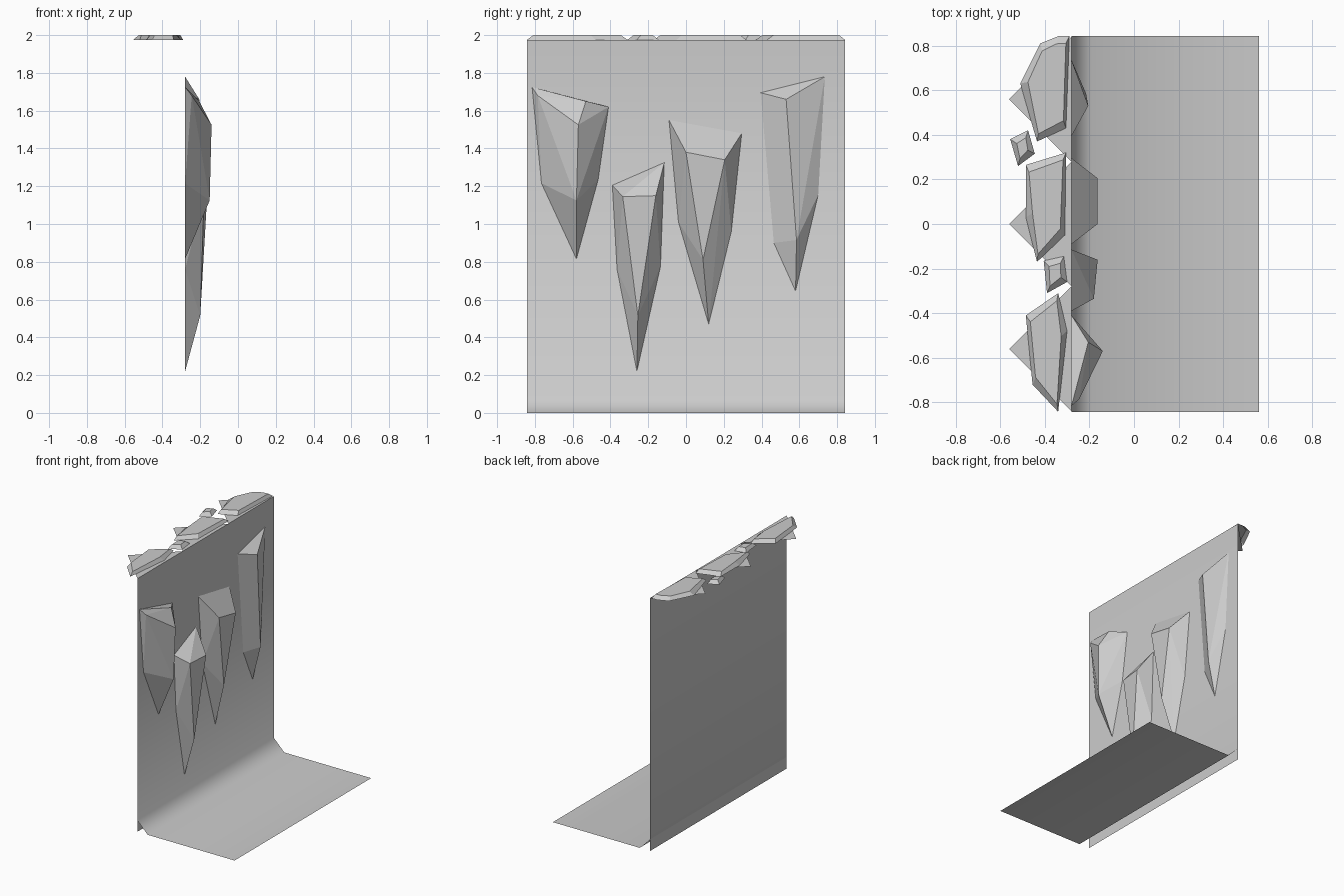
import bpy, bmesh
from mathutils import Vector

if "Cube" in bpy.data.objects:
    bpy.data.objects.remove(bpy.data.objects["Cube"])

WALL_X, HALF, TOP = -0.28, 0.842, 1.975


def finish(name, bm, smooth=False):
    me = bpy.data.meshes.new(name)
    bm.to_mesh(me)
    bm.free()
    for p in me.polygons:
        p.use_smooth = smooth
    ob = bpy.data.objects.new(name, me)
    bpy.context.collection.objects.link(ob)
    return ob


def sheet(name, profile, smooth=False):
    """Sweep an (x, z) profile along y as an open sheet."""
    bm = bmesh.new()
    a = [bm.verts.new((x, -HALF, z)) for x, z in profile]
    b = [bm.verts.new((x, HALF, z)) for x, z in profile]
    for i in range(len(profile) - 1):
        bm.faces.new((a[i], a[i + 1], b[i + 1], b[i]))
    return finish(name, bm, smooth)


def spike(name, points):
    """Faceted rock on the wall: hull of (y, z, depth) points, open at the wall."""
    bm = bmesh.new()
    for y, z, d in points:
        bm.verts.new((WALL_X + d, y, z))
    res = bmesh.ops.convex_hull(bm, input=bm.verts[:])
    junk = [g for g in res["geom_interior"] if isinstance(g, bmesh.types.BMVert)]
    bmesh.ops.delete(bm, geom=junk, context='VERTS')
    bmesh.ops.recalc_face_normals(bm, faces=bm.faces[:])
    back = [f for f in bm.faces if all(v.co.x < WALL_X + 0.001 for v in f.verts)]
    bmesh.ops.delete(bm, geom=back, context='FACES')
    bmesh.ops.dissolve_limit(bm, angle_limit=0.03, verts=bm.verts[:], edges=bm.edges[:])
    return finish(name, bm)


def stone(name, outline, shrink):
    """Thin flat stone with sloping sides on the cliff top."""
    bm = bmesh.new()
    c = sum((Vector(p) for p in outline), Vector((0, 0))) / len(outline)
    low = [bm.verts.new((x, y, TOP)) for x, y in outline]
    high = []
    for p in outline:
        v = Vector(p) - c
        q = c + v * (1 - shrink / v.length)
        high.append(bm.verts.new((q.x, q.y, 2.0)))
    n = len(low)
    bm.faces.new(high)
    for i in range(n):
        j = (i + 1) % n
        bm.faces.new((low[i], low[j], high[j], high[i]))
    bmesh.ops.recalc_face_normals(bm, faces=bm.faces[:])
    if bm.faces[:][0].normal.z < 0:
        bmesh.ops.reverse_faces(bm, faces=bm.faces[:])
    return finish(name, bm)


# Wall curving into floor, plus the foot of the wall behind the corner slope
sheet("cliff_wall_and_floor",
      [(WALL_X, TOP), (WALL_X, 0.09), (-0.19, 0), (0.56, 0)], True)
sheet("wall_foot", [(WALL_X, 0.09), (WALL_X, 0)])

# Zigzag ledge on top of the wall
bm = bmesh.new()
for y in (-0.56, 0, 0.56):
    tri = [(WALL_X, y - 0.28), (WALL_X, y + 0.28), (-0.56, y)]
    bm.faces.new([bm.verts.new((x, yy, TOP)) for x, yy in tri])
finish("top_ledge", bm)

# Pointed rocks on the wall face: (y, z, depth)
spike("wall_rock_1", [
    (-.815, 1.725, 0), (-.53, 1.65, .075), (-.41, 1.62, 0), (-.785, 1.68, .035),
    (-.57, 1.525, .14), (-.58, 1.125, .13), (-.765, 1.215, 0),
    (-.465, 1.235, 0), (-.58, .815, 0)])
spike("wall_rock_2", [
    (-.39, 1.205, 0), (-.115, 1.325, 0), (-.335, 1.145, .10), (-.16, 1.15, .117),
    (-.365, .76, 0), (-.135, .775, 0), (-.255, .515, .08), (-.26, .22, 0)])
spike("wall_rock_3", [
    (-.09, 1.55, 0), (.295, 1.48, 0), (0, 1.38, .117), (.205, 1.34, .117),
    (-.04, 1.01, 0), (.24, .96, 0), (.09, .81, .095), (.12, .47, 0)])
spike("wall_rock_4", [
    (.395, 1.695, 0), (.735, 1.78, 0), (.53, 1.66, .075), (.465, .90, 0),
    (.70, 1.155, 0), (.585, .915, .065), (.58, .645, 0)])

# Flat stones along the top edge: (x, y) outlines
stone("top_stone_large_1", [
    (-.29, .842), (-.34, .842), (-.42, .81), (-.51, .63), (-.435, .37), (-.305, .43)], .035)
stone("top_stone_large_2", [
    (-.305, .32), (-.485, .265), (-.485, .03), (-.435, -.17), (-.31, -.05)], .035)
stone("top_stone_large_3", [
    (-.34, -.31), (-.485, -.41), (-.455, -.72), (-.34, -.842), (-.30, -.48)], .035)
stone("top_stone_small_1", [
    (-.555, .38), (-.475, .42), (-.445, .315), (-.52, .26)], .035)
stone("top_stone_small_2", [
    (-.405, -.165), (-.315, -.145), (-.30, -.26), (-.39, -.31)], .035)
